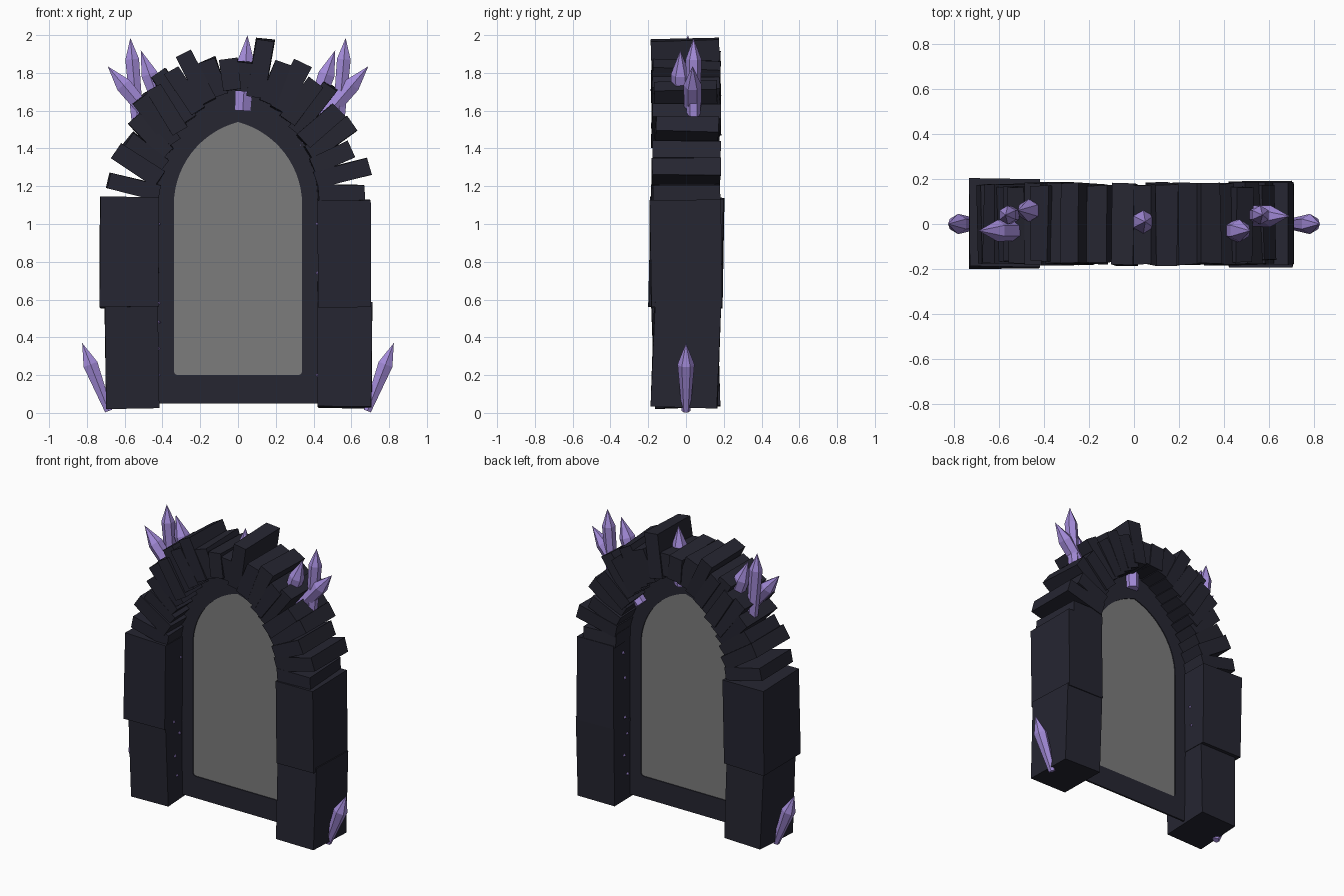
import bpy, bmesh, math, random
from mathutils import Matrix, Vector

random.seed(4)
if "Cube" in bpy.data.objects:
    bpy.data.objects.remove(bpy.data.objects["Cube"], do_unlink=True)


def material(name, color):
    mat = bpy.data.materials.new(name)
    mat.use_nodes = True
    mat.diffuse_color = color
    shader = mat.node_tree.nodes["Principled BSDF"]
    shader.inputs["Base Color"].default_value = color
    shader.inputs["Alpha"].default_value = color[3]
    shader.inputs["Roughness"].default_value = 0.8
    return mat


STONE = material("dark stone", (0.019, 0.019, 0.031, 1))
CRYSTAL = material("purple crystal", (0.37, 0.26, 0.7, 1))
PANE = material("grey pane", (0.2, 0.2, 0.2, 0.8))


def finish(bm, name, mat, closed=True):
    if closed:
        bmesh.ops.recalc_face_normals(bm, faces=bm.faces)
    mesh = bpy.data.meshes.new(name)
    bm.to_mesh(mesh)
    bm.free()
    mesh.materials.append(mat)
    obj = bpy.data.objects.new(name, mesh)
    bpy.context.collection.objects.link(obj)
    return obj


def block(name, center, size, rotation, rough):
    """Rough-hewn stone box."""
    bm = bmesh.new()
    bmesh.ops.create_cube(bm, size=1)
    for v in bm.verts:
        v.co = Vector(c * s + random.uniform(-rough, rough) for c, s in zip(v.co, size))
    bm.transform(Matrix.Translation(center) @ rotation)
    return finish(bm, name, STONE)


def crystal(name, base, tip, radius, taper=0.85):
    """Six-sided prism that ends in a point."""
    base, tip = Vector(base), Vector(tip)
    length = (tip - base).length
    shoulder = max(length - 2.7 * radius, length * 0.4)
    bm = bmesh.new()
    rings = []
    for height, r in ((0, radius * taper), (shoulder, radius)):
        rings.append([bm.verts.new((r * math.cos(i * math.pi / 3), r * math.sin(i * math.pi / 3), height))
                      for i in range(6)])
    point = bm.verts.new((0, 0, length))
    low, high = rings
    bm.faces.new(low)
    for i in range(6):
        j = (i + 1) % 6
        bm.faces.new((low[i], low[j], high[j], high[i]))
        bm.faces.new((high[i], high[j], point))
    turn = (tip - base).to_track_quat("Z", "Y").to_matrix().to_4x4()
    bm.transform(Matrix.Translation(base) @ turn)
    return finish(bm, name, CRYSTAL)


def arc_point(half, spring, apex, t):
    """Point on the right side of a pointed arch, t from spring to apex."""
    rise = apex - spring
    radius = (half * half + rise * rise) / (2 * half)
    angle = t * math.atan2(rise, radius - half)
    return half - radius + radius * math.cos(angle), spring + radius * math.sin(angle)


def arch_outline(half, bottom, spring, apex, steps=14):
    right = [(half - 0.02, bottom), (half - 0.006, bottom + 0.006), (half, bottom + 0.02)]
    right += [arc_point(half, spring, apex, i / steps) for i in range(steps)]
    return right + [(0, apex)] + [(-x, z) for x, z in reversed(right)]


# Thin arched frame and the pane inside it
pane_line = arch_outline(0.34, 0.2, 1.1, 1.54)
rim_line = arch_outline(0.46, 0.05, 1.13, 1.77)
bm = bmesh.new()
loops = [[bm.verts.new((x, y, z)) for x, z in line]
         for line, y in ((pane_line, -0.006), (rim_line, -0.006), (rim_line, 0.006), (pane_line, 0.006))]
count = len(pane_line)
for a, b in zip(loops, loops[1:] + loops[:1]):
    for i in range(count):
        j = (i + 1) % count
        bm.faces.new((a[i], a[j], b[j], b[i]))
finish(bm, "arched_frame", STONE)

bm = bmesh.new()
bm.faces.new([bm.verts.new((x, 0, z)) for x, z in pane_line])
finish(bm, "pane", PANE, closed=False)

# Pillars: two big blocks on each side
for name, x, z, size, tilt, lean in (
        ("left_lower_block", 0.565, 0.305, (0.285, 0.35, 0.55), -2, 0),
        ("left_upper_block", 0.56, 0.845, (0.28, 0.375, 0.57), 1, 0),
        ("right_lower_block", -0.56, 0.305, (0.28, 0.35, 0.55), 2, -1),
        ("right_upper_block", -0.575, 0.85, (0.31, 0.39, 0.58), -1, 0)):
    turn = Matrix.Rotation(math.radians(tilt), 4, "X") @ Matrix.Rotation(math.radians(lean), 4, "Y")
    block(name, (x, 0, z), size, turn, 0.004)

# Arch stones: outer ends from spring to apex, inner ends follow the arch
left_ends = ((0.665, 1.165), (0.695, 1.305), (0.6, 1.4), (0.6, 1.53), (0.53, 1.6), (0.49, 1.735),
             (0.41, 1.75), (0.34, 1.845), (0.24, 1.85), (0.145, 1.975), (0.04, 1.86))
right_ends = ((0.685, 1.23), (0.645, 1.385), (0.58, 1.45), (0.55, 1.56), (0.52, 1.665), (0.45, 1.72),
              (0.42, 1.8), (0.35, 1.81), (0.285, 1.9), (0.165, 1.87), (0.05, 1.87))
for side, sign, ends in (("left", 1, left_ends), ("right", -1, right_ends)):
    for i, (x, z) in enumerate(ends):
        ix, iz = arc_point(0.42, 1.13, 1.72, (i + 0.5) / len(ends))
        outer, inner = Vector((sign * x, 0, z)), Vector((sign * ix, 0, iz))
        along = (outer - inner).normalized()
        across = Vector((0, 1, 0)).cross(along)
        turn = Matrix((across, (0, 1, 0), along)).transposed().to_4x4()
        turn = turn @ Matrix.Rotation(random.uniform(-0.04, 0.04), 4, "X")
        size = (random.uniform(0.085, 0.1), random.uniform(0.33, 0.365), (outer - inner).length)
        block(f"{side}_arch_stone_{i + 1}", (outer + inner) / 2, size, turn, 0.004)

# Crystal clusters on the shoulders and shards at the feet
for side, s in (("left", 1), ("right", -1)):
    left = s > 0
    crystal(f"{side}_tall_crystal", (s * 0.53, 0.04, 1.52), (s * 0.57, 0.04, 1.985), 0.042)
    y = -0.03 if left else 0.06
    crystal(f"{side}_inner_crystal", (s * 0.4, y, 1.6), (s * 0.515, y, 1.92), 0.05)
    y = 0.035 if left else -0.03
    base = (0.315, y, 1.4) if left else (-0.45, y, 1.55)
    crystal(f"{side}_outer_crystal", base, (s * 0.69, y, 1.835), 0.048)
    crystal(f"{side}_foot_crystal", (s * 0.685, 0, 0.01), (s * 0.825, 0, 0.37), 0.045, 0.5)
crystal("top_crystal", (0.025, 0.01, 1.6), (0.05, 0.01, 2), 0.055)

# Tiny shards on the inner faces of the pillars, in front and behind
for s, y_sign, heights in ((-1, -1, (1.0, 0.58, 0.48, 0.34, 0.2)), (1, -1, (1.0, 0.74, 0.2)),
                           (1, 1, (1.05, 0.87, 0.6, 0.48, 0.34, 0.2)), (-1, 1, (0.87, 0.73))):
    for z in heights:
        y = y_sign * random.uniform(0.02, 0.1)
        crystal("small_shard", (s * 0.43, y, z), (s * 0.408, y, z), 0.012)
